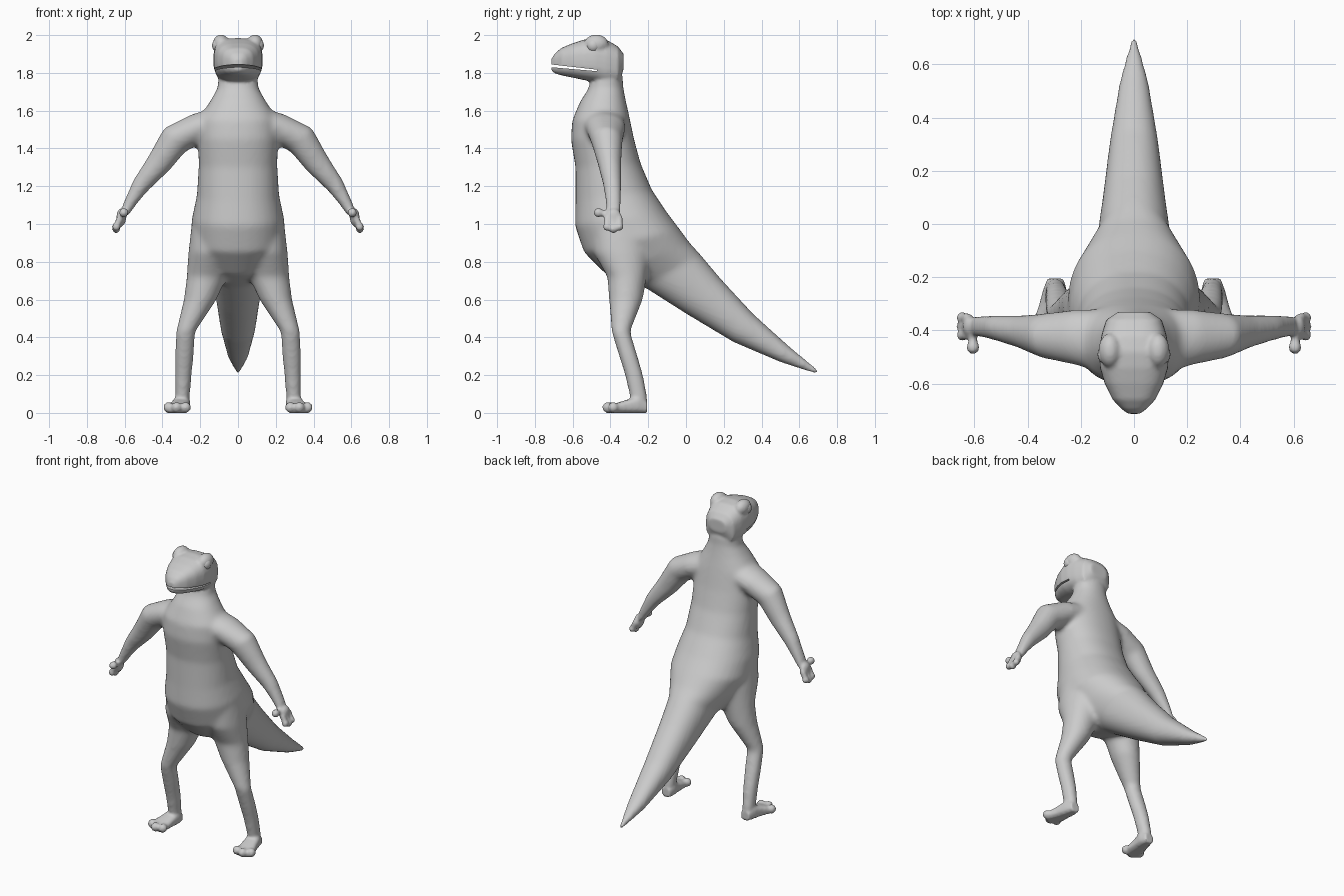
import bpy, bmesh
from math import cos, sin, pi
from mathutils import Vector as V, Matrix

if "Cube" in bpy.data.objects:
    bpy.data.objects.remove(bpy.data.objects["Cube"])


def loft(bm, rings, n=24, p=2.0):
    """Skin superellipse rings given as (centre, half axis u, half axis v)."""
    loops = []
    for c, u, v in rings:
        loop = []
        for i in range(n):
            a = 2 * pi * i / n
            ca, sa = cos(a), sin(a)
            x = abs(ca) ** (2 / p) * (1 if ca > 0 else -1)
            y = abs(sa) ** (2 / p) * (1 if sa > 0 else -1)
            loop.append(bm.verts.new(c + u * x + v * y))
        loops.append(loop)
    for a, b in zip(loops, loops[1:]):
        for i in range(n):
            j = (i + 1) % n
            bm.faces.new((a[i], a[j], b[j], b[i]))
    bm.faces.new(loops[0][::-1])
    bm.faces.new(loops[-1])


def blob(bm, c, r):
    m = Matrix.Translation(c) @ Matrix.Diagonal((*r, 1))
    bmesh.ops.create_uvsphere(bm, u_segments=16, v_segments=10, radius=1, matrix=m)


def finger(bm, a, b, r, tip):
    a, b = V(a), V(b)
    for i in range(6):
        blob(bm, a.lerp(b, i / 5), (r, r, r))
    blob(bm, b, (tip, tip, tip))


def make(name, bm):
    bmesh.ops.recalc_face_normals(bm, faces=bm.faces)
    me = bpy.data.meshes.new(name)
    bm.to_mesh(me)
    bm.free()
    ob = bpy.data.objects.new(name, me)
    bpy.context.collection.objects.link(ob)
    return ob


def bake(ob):
    bpy.ops.object.select_all(action='DESELECT')
    ob.select_set(True)
    bpy.context.view_layer.objects.active = ob
    bpy.ops.object.convert(target='MESH')


def fuse(ob, voxel, steps):
    r = ob.modifiers.new("fuse", 'REMESH')
    r.mode, r.voxel_size = 'VOXEL', voxel
    s = ob.modifiers.new("soften", 'SMOOTH')
    s.factor, s.iterations = 0.5, steps
    bake(ob)


# torso and tail: front y,z / back y,z / half width
TRUNK = [(-.50, 1.78, -.335, 1.80, .105), (-.52, 1.71, -.333, 1.73, .108),
         (-.56, 1.65, -.32, 1.66, .145), (-.602, 1.55, -.30, 1.57, .205),
         (-.61, 1.45, -.275, 1.45, .213), (-.585, 1.30, -.24, 1.32, .208),
         (-.585, 1.12, -.18, 1.18, .218), (-.588, .99, -.10, 1.06, .245),
         (-.54, .85, -.035, .975, .25), (-.42, .73, .02, .90, .20),
         (-.22, .665, .075, .84, .14), (0, .525, .18, .715, .118),
         (.25, .375, .355, .525, .092), (.50, .268, .555, .345, .056),
         (.70, .20, .715, .218, .01)]
bm = bmesh.new()
rings = []
for yf, zf, yb, zb, w in TRUNK:
    f, b = V((0, yf, zf)), V((0, yb, zb))
    rings.append(((f + b) / 2, V((w, 0, 0)), (b - f) / 2))
loft(bm, rings, 32, 2.2)

# legs: x, y, z, half width, half depth
LEG = [(.14, -.35, 1.0, .105, .15), (.15, -.34, .85, .113, .15),
       (.165, -.312, .72, .107, .105), (.20, -.318, .60, .087, .09),
       (.277, -.345, .43, .052, .05), (.285, -.305, .30, .051, .05),
       (.29, -.275, .20, .046, .049), (.295, -.25, .08, .04, .047),
       (.295, -.25, 0, .04, .047)]
# arms: x, y, z, half thickness, half depth
ARM = [(.10, -.44, 1.54, .08, .12), (.22, -.425, 1.505, .08, .105),
       (.335, -.42, 1.445, .085, .085), (.42, -.405, 1.32, .068, .063),
       (.515, -.39, 1.205, .049, .049), (.57, -.385, 1.115, .034, .043),
       (.605, -.385, 1.05, .025, .041)]
for s in (1, -1):
    loft(bm, [(V((s * x, y, z)), V((a, 0, 0)), V((0, b, 0))) for x, y, z, a, b in LEG])
    rings = []
    for i, (x, y, z, t, d) in enumerate(ARM):
        p, q = ARM[max(i - 1, 0)], ARM[min(i + 1, len(ARM) - 1)]
        side = V((p[2] - q[2], 0, q[0] - p[0])).normalized() * t
        side.x *= s
        rings.append((V((s * x, y, z)), side, V((0, d, 0))))
    loft(bm, rings)
body = make("body", bm)
fuse(body, .014, 9)

# head: y, bottom z, top z, half width
bm = bmesh.new()
bm.from_mesh(body.data)
HEAD = [(-.33, 1.82, 1.90, .06), (-.36, 1.74, 1.94, .105),
        (-.42, 1.735, 1.975, .123), (-.48, 1.752, 1.985, .131),
        (-.54, 1.762, 1.976, .128), (-.60, 1.775, 1.957, .11),
        (-.66, 1.787, 1.932, .08), (-.695, 1.798, 1.902, .047),
        (-.713, 1.812, 1.873, .022)]
loft(bm, [(V((0, y, (a + b) / 2)), V((w, 0, 0)), V((0, 0, (b - a) / 2)))
          for y, a, b, w in HEAD], 32, 2.8)
for s in (1, -1):
    # brows
    blob(bm, (s * .09, -.475, 1.953), (.044, .065, .05))
    # hands: palm, thumb and three fingers
    blob(bm, (s * .618, -.385, 1.035), (.026, .045, .048))
    finger(bm, (s * .605, -.405, 1.055), (s * .605, -.464, 1.06), .018, .025)
    for y, z in ((-.418, .985), (-.385, .973), (-.352, .985)):
        finger(bm, (s * .625, y, 1.03), (s * .645, y, z), .018, .022)
    # feet: sole and three toes
    loft(bm, [(V((s * x, y, h / 2)), V((w, 0, 0)), V((0, 0, h / 2)))
              for x, y, h, w in ((.295, -.205, .06, .03), (.297, -.25, .09, .045),
                                 (.308, -.31, .07, .05), (.32, -.37, .052, .06),
                                 (.322, -.41, .04, .05))], 24, 3)
    for x, y in ((.277, -.405), (.325, -.415), (.368, -.385)):
        finger(bm, (s * (.31 + (x - .31) * .6), -.34, .03), (s * x, y, .029), .022, .028)
# flat soles
for v in bm.verts:
    v.co.z = max(v.co.z, 0)
bpy.data.objects.remove(body)
body = make("body", bm)
fuse(body, .009, 3)

# mouth slit
bm = bmesh.new()
bmesh.ops.create_cube(bm, size=1)
for v in bm.verts:
    back = v.co.y > 0
    up = 1 if v.co.z > 0 else -1
    v.co = V((v.co.x * .4, -.47 if back else -.76,
              (1.813 if back else 1.842) + up * (.004 if back else .008)))
slit = make("mouth_cutter", bm)
slit.hide_render = True
cut = body.modifiers.new("mouth", 'BOOLEAN')
cut.operation, cut.object, cut.solver = 'DIFFERENCE', slit, 'EXACT'
bake(body)
bpy.data.objects.remove(slit)
for v in body.data.vertices:
    if v.co.z < .004:
        v.co.z = 0
bpy.ops.object.shade_smooth_by_angle(angle=.9)

# eyes
for s, name in ((1, "left_eye"), (-1, "right_eye")):
    bm = bmesh.new()
    blob(bm, (s * .107, -.49, 1.945), (.03, .036, .036))
    eye = make(name, bm)
    for f in eye.data.polygons:
        f.use_smooth = True
